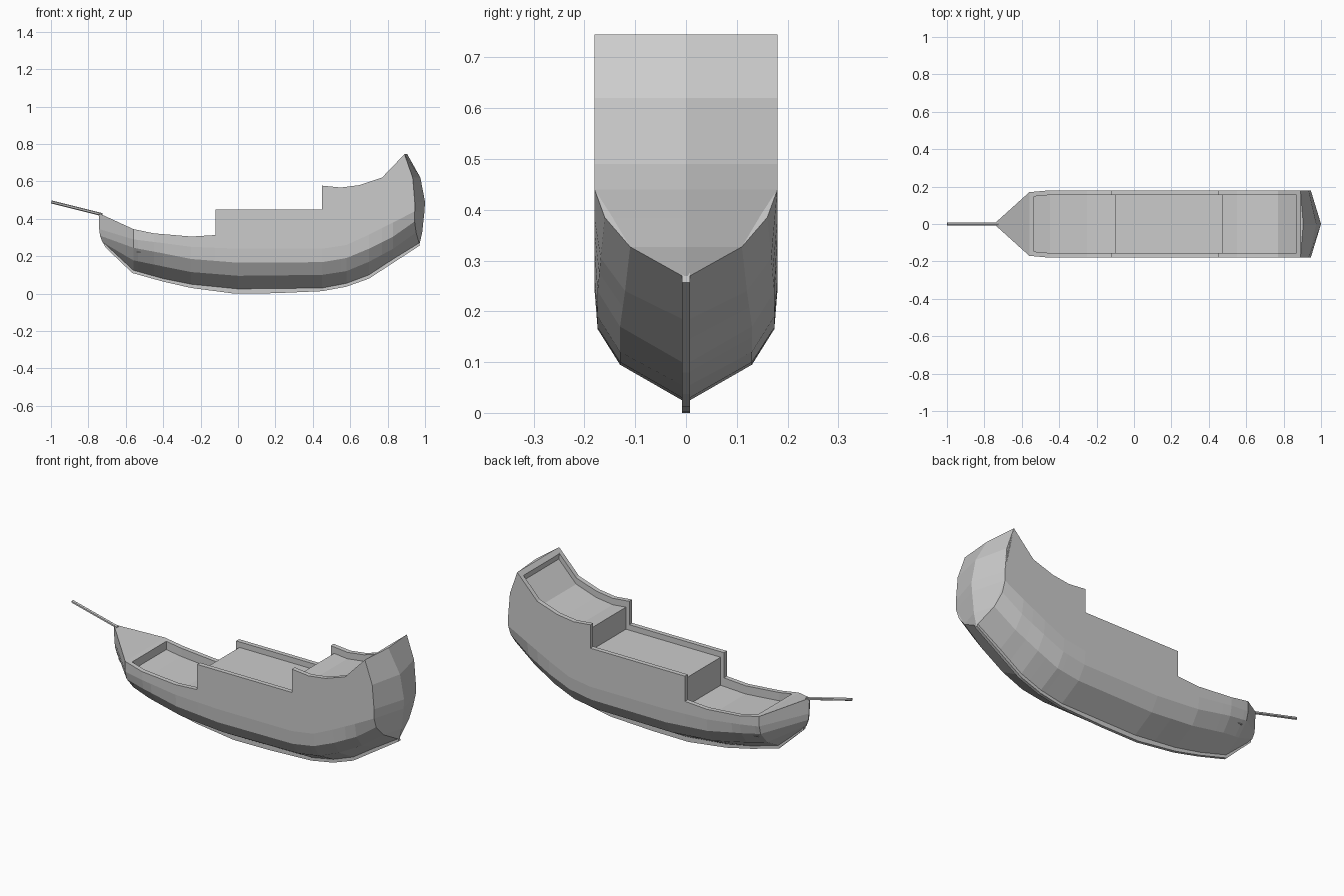
import bpy, bmesh
from mathutils import Vector

if "Cube" in bpy.data.objects:
    bpy.data.objects.remove(bpy.data.objects["Cube"])

# hull stations: x, then heights of keel edge, low chine, high chine, side edge
HULL = [(-.56, .125, .178, .245, .29), (-.40, .08, .145, .215, .27), (-.25, .05, .115, .185, .25),
        (0, .025, .095, .165, .24), (.45, .03, .10, .168, .24), (.58, .055, .12, .19, .26),
        (.70, .10, .17, .24, .315), (.83, .185, .24, .305, .38)]
# half widths at the same edges
WIDTH = [(-.56, .008, .10, .158, .17), (-.46, .008, .12, .17, .18), (-.25, .008, .13, .174, .18),
         (.70, .008, .13, .174, .18), (.83, .008, .12, .168, .18)]
# rail tops for the three steps
FORE = [(-.56, .345), (-.45, .322), (-.25, .305), (-.12, .313)]
MID = [(-.12, .45), (.45, .45)]
AFT = [(.45, .577), (.55, .567), (.65, .58), (.77, .62), (.89, .745)]
# stern edge: x, half width, z, ridge x
STERN = [(.968, .008, .27, .972), (.952, .11, .327, .985), (.944, .16, .385, .991), (.945, .18, .44, .997),
         (.945, .18, .49, 1.0), (.934, .18, .62, .975), (.89, .18, .745, .905)]


def interp(table, x):
    if x <= table[0][0]:
        return table[0][1:]
    for a, b in zip(table, table[1:]):
        if x <= b[0]:
            t = (x - a[0]) / (b[0] - a[0])
            return [p + (q - p) * t for p, q in zip(a[1:], b[1:])]
    return table[-1][1:]


def loft(name, rings):
    bm = bmesh.new()
    rows = [[bm.verts.new(p) for p in r] for r in rings]
    n = len(rows[0])
    for a, b in zip(rows, rows[1:]):
        for i in range(n):
            j = (i + 1) % n
            bm.faces.new((a[i], a[j], b[j], b[i]))
    bm.faces.new(rows[0])
    bm.faces.new(rows[-1])
    bmesh.ops.recalc_face_normals(bm, faces=bm.faces)
    me = bpy.data.meshes.new(name)
    bm.to_mesh(me)
    bm.free()
    ob = bpy.data.objects.new(name, me)
    bpy.context.collection.objects.link(ob)
    return ob


def extrude_y(name, profile, half):
    return loft(name, [[(x, s * half, z) for x, z in profile] for s in (-1, 1)])


def both(half):
    return half + [(x, -y, z) for x, y, z in reversed(half)]


def section(x, top, depth=None):
    zs, ys = interp(HULL, x), interp(WIDTH, x)
    half = [(x, y, z) for y, z in zip(ys, zs)]
    w, side = ys[3], zs[3]
    half += [(x, w, side + (top - side) * t) for t in (.3, .65, 1)]
    if depth:
        half += [(x, w - .025, top), (x, w - .025, top - depth)]
    return both(half)


# solid bow
stem = both([(-.70, .003, .245), (-.725, .003, .275), (-.738, .003, .31), (-.742, .003, .345),
             (-.743, .003, .37), (-.744, .003, .40), (-.745, .003, .43)])
loft("bow", [stem] + [section(x, interp(FORE, x)[0]) for x in (-.56, -.535)])

# stepped hull with hollow rails
loft("fore_hull", [section(x, interp(FORE, x)[0], .08) for x in (-.535, -.45, -.40, -.25, -.12)])
loft("mid_hull", [section(x, .45, .2) for x in (-.12, 0, .2, .45)])
end = both([(x, y, z) for x, y, z, r in STERN] + [(.89, .155, .745), (.93, .155, .55)])
loft("aft_hull", [section(x, interp(AFT, x)[0], .2) for x in (.45, .55, .58, .65, .70, .77, .83)] + [end])

# angled stern panel and its rail
loft("stern_panel", [[(x, y, z), (r, 0, z), (x, -y, z)] for x, y, z, r in STERN])
extrude_y("stern_rail", [(.87, .724), (.89, .745), (.93, .62), (.89, .58)], .157)


# decks following the rail line
def deck(name, xs, table, drop, bottom):
    top = [(x, interp(table, x)[0] - drop) for x in xs]
    rings = []
    for x, z in top:
        w = interp(WIDTH, x)[3] - .024
        rings.append([(x, w, z), (x, -w, z), (x, -w, bottom), (x, w, bottom)])
    loft(name, rings)


deck("fore_deck", (-.54, -.45, -.25, -.09), FORE, .045, .22)
deck("mid_deck", (-.10, .48), MID, .03, .22)
deck("aft_deck", (.47, .55, .65, .77, .885), AFT, .035, .39)

# keel strip
path = [(-.712, .25), (-.565, .11), (-.40, .064), (-.25, .03), (-.02, 0), (.20, .002), (.45, .013),
        (.58, .037), (.70, .08), (.972, .257)]
extrude_y("keel", path + [(x - .004, z + .03) for x, z in reversed(path)], .008)

# bowsprit
a, b = Vector((-.725, 0, .422)), Vector((-.998, 0, .49))
bpy.ops.mesh.primitive_cylinder_add(vertices=6, radius=.008, depth=(b - a).length, location=(a + b) / 2)
spar = bpy.context.object
spar.name = "bowsprit"
spar.rotation_euler = (b - a).to_track_quat('Z', 'Y').to_euler()
